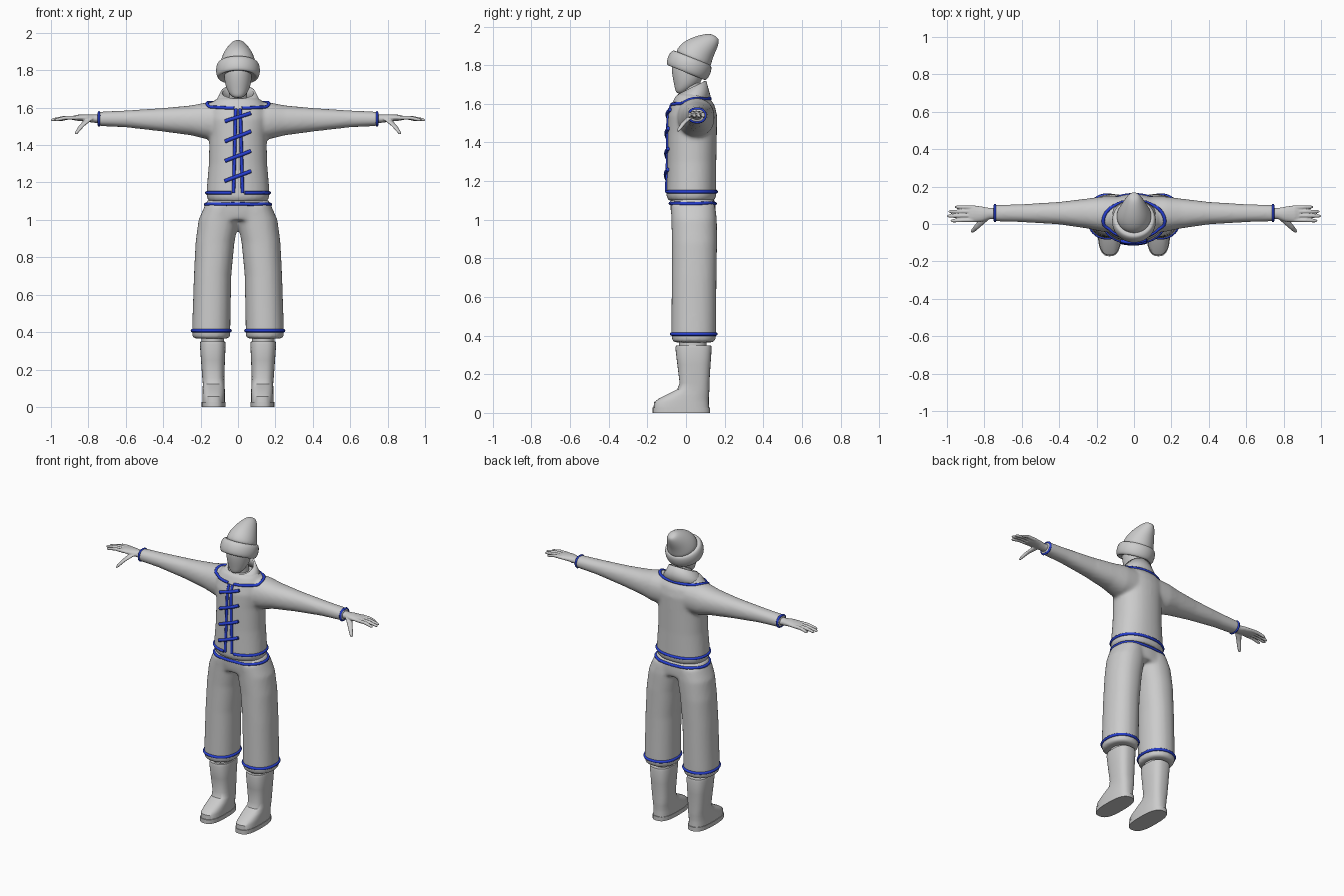
import bpy, bmesh, math
from mathutils import Vector
from mathutils.bvhtree import BVHTree

if "Cube" in bpy.data.objects:
    bpy.data.objects.remove(bpy.data.objects["Cube"])

blue = bpy.data.materials.new("blue_trim")
blue.diffuse_color = (0.02, 0.05, 0.65, 1)
blue.use_nodes = True
blue.node_tree.nodes["Principled BSDF"].inputs["Base Color"].default_value = blue.diffuse_color
FRAMES = {'z': (Vector((1, 0, 0)), Vector((0, 1, 0))),
          'x': (Vector((0, 1, 0)), Vector((0, 0, 1)))}


def ring_points(ring, axis='z', n=32, p=2.0):
    """Superellipse points; ring = x, y, z, radius_a, radius_b, tilt (degrees about x)."""
    x, y, z, ra, rb = ring[:5]
    t = math.radians(ring[5]) if len(ring) > 5 else 0
    a, b = FRAMES[axis]
    if t:
        b = Vector((0, math.cos(t), math.sin(t)))
    out = []
    for i in range(n):
        c, s = math.cos(2 * math.pi * i / n), math.sin(2 * math.pi * i / n)
        ca = math.copysign(abs(c) ** (2 / p), c) * ra
        sb = math.copysign(abs(s) ** (2 / p), s) * rb
        out.append(Vector((x, y, z)) + a * ca + b * sb)
    return out


def loft(name, tubes, n=32, p=2.0, caps=True, subsurf=0, voxel=0, smooth=0,
         thick=0, mirror=False, angle=40):
    """Object made from one or more lofted tubes, each (axis, rings)."""
    bm = bmesh.new()
    for axis, rings in tubes:
        rows = [[bm.verts.new(v) for v in ring_points(r, axis, n, p)] for r in rings]
        for lo, hi in zip(rows, rows[1:]):
            for i in range(n):
                j = (i + 1) % n
                bm.faces.new((lo[i], lo[j], hi[j], hi[i]))
        if caps:
            bm.faces.new(rows[0][::-1])
            bm.faces.new(rows[-1])
    bmesh.ops.recalc_face_normals(bm, faces=bm.faces)
    me = bpy.data.meshes.new(name)
    bm.to_mesh(me)
    bm.free()
    ob = bpy.data.objects.new(name, me)
    bpy.context.collection.objects.link(ob)
    bpy.ops.object.select_all(action='DESELECT')
    ob.select_set(True)
    bpy.context.view_layer.objects.active = ob
    bpy.ops.object.shade_smooth_by_angle(angle=math.radians(180 if subsurf else angle))
    if thick:
        m = ob.modifiers.new("thickness", 'SOLIDIFY')
        m.thickness, m.offset = thick, 0
    if voxel:
        m = ob.modifiers.new("merge", 'REMESH')
        m.mode, m.voxel_size, m.use_smooth_shade = 'VOXEL', voxel, True
    if smooth:
        m = ob.modifiers.new("soften", 'SMOOTH')
        m.factor, m.iterations = 0.5, smooth
    if subsurf:
        ob.modifiers.new("round", 'SUBSURF').levels = subsurf
        ob.modifiers["round"].render_levels = subsurf
    if mirror:
        ob.modifiers.new("mirror", 'MIRROR')
    return ob


def flip(rings):
    return [(-r[0],) + tuple(r[1:]) for r in rings]


def surface(ob):
    bpy.context.view_layer.update()
    return BVHTree.FromObject(ob, bpy.context.evaluated_depsgraph_get())


def trim(name, points, tree, radius=0.009, closed=True, lift=0.0):
    """Blue cord snapped to a garment surface."""
    cu = bpy.data.curves.new(name, 'CURVE')
    cu.dimensions, cu.bevel_depth, cu.bevel_resolution = '3D', radius, 2
    cu.use_fill_caps = True
    sp = cu.splines.new('POLY')
    sp.points.add(len(points) - 1)
    for q, v in zip(sp.points, points):
        co, no = tree.find_nearest(Vector(v))[:2]
        q.co = (*(co + no * lift), 1)
    sp.use_cyclic_u = closed
    cu.materials.append(blue)
    ob = bpy.data.objects.new(name, cu)
    bpy.context.collection.objects.link(ob)


# boots, soles and shins
loft("boot", [('z', [(.13, -.024, .02, .061, .144), (.13, -.024, .055, .061, .142),
                     (.13, -.012, .073, .060, .130), (.13, .015, .10, .059, .105),
                     (.13, .038, .122, .058, .083), (.132, .044, .155, .059, .077),
                     (.134, .041, .25, .064, .086), (.135, .039, .335, .069, .094),
                     (.135, .039, .35, .066, .091)])], p=2.7, mirror=True)
loft("boot_sole", [('z', [(.13, -.024, 0, .064, .149), (.13, -.024, .027, .064, .149)])],
     p=2.7, mirror=True)
loft("shin", [('z', [(.135, .035, .33, .06, .07), (.135, .035, .42, .06, .07)])], mirror=True)

# trousers: hips and two legs merged
leg = [(.143, .04, .365, .098, .11), (.143, .04, .39, .102, .115), (.143, .04, .42, .102, .116),
       (.136, .042, .7, .100, .116), (.123, .044, .88, .104, .117),
       (.103, .042, 1.0, .108, .118), (.088, .036, 1.08, .088, .115)]
hips = [(0, .04, 1.0, .195, .112), (0, .037, 1.05, .184, .117), (0, .033, 1.11, .164, .117)]
trousers = loft("trousers", [('z', leg), ('z', flip(leg)), ('z', hips)], p=2.2,
                voxel=.011, smooth=8)
tree = surface(trousers)
trim("waist_trim", ring_points((0, .033, 1.086, .18, .13)), tree)
for side in (-1, 1):
    trim("leg_trim", ring_points((side * .143, .04, .408, .103, .117), n=40), tree)

# jacket: torso and both sleeves merged
torso = [(0, .028, 1.1, .158, .12), (0, .028, 1.125, .169, .13), (0, .028, 1.16, .168, .129),
         (0, .03, 1.3, .156, .127), (0, .032, 1.45, .153, .128), (0, .034, 1.54, .165, .127),
         (0, .036, 1.595, .16, .112), (0, .03, 1.64, .125, .085), (0, .03, 1.65, .11, .075)]
sleeve = [(.1, .05, 1.53, .098, .102), (.17, .053, 1.53, .094, .098), (.25, .056, 1.532, .08, .08),
          (.4, .058, 1.535, .06, .063), (.6, .058, 1.54, .048, .045), (.752, .058, 1.54, .044, .038)]
jacket = loft("jacket", [('z', torso), ('x', flip(sleeve)[::-1] + sleeve)], p=2.2,
              voxel=.01, smooth=8)
tree = surface(jacket)
neck = [Vector((v.x, v.y, 1.62 + .14 * (v.y - .015) if v.y < .015 else 1.625))
        for v in ring_points((0, .015, 0, .165, .108), n=48)]
neck = [v for v in neck[37:] + neck[:36]]
trim("neckline_trim", neck, tree, closed=False)
hem = ring_points((0, .028, 1.145, .17, .131), n=60)
hem = hem[47:] + hem[:44]
trim("hem_trim", hem, tree, closed=False)
for side in (-1, 1):
    trim("front_edge_trim", [(side * (.013 + .012 * k / 12), -.11, 1.605 - .46 * k / 12)
                             for k in range(13)], tree, closed=False)
    trim("cuff_trim", ring_points((side * .744, .058, 1.54, .046, .039), 'x', 24), tree, .007)

# diagonal toggle fastenings
for z in (1.555, 1.447, 1.342, 1.235):
    trim("toggle", [(.078 * k / 4, -.12, z + .027 * k / 4) for k in range(-4, 5)],
         tree, .010, False, .007)

# collar, rising at the back
loft("collar", [('z', [(0, .027, 1.605, .135, .1, 14), (0, .028, 1.64, .108, .09, 20),
                       (0, .03, 1.682, .086, .078, 28)])], caps=False, thick=.012)

# head and neck
loft("neck", [('z', [(0, .03, 1.6, .05, .05), (0, .025, 1.74, .048, .05)])])
loft("head", [('z', [(0, -.028, 1.652, .022, .018), (0, -.018, 1.668, .042, .038),
                     (0, .002, 1.695, .06, .063), (0, .01, 1.735, .072, .08),
                     (0, .012, 1.79, .077, .09), (0, .015, 1.84, .072, .084)])],
     n=20, subsurf=2)

# hat: tilted rolled brim and drooping crown
brim = []
for h, r in ((.012, .088), (-.002, .098), (0, .110), (.02, .117), (.045, .119), (.07, .115),
             (.084, .105), (.082, .092)):
    t = math.radians(-22)
    brim.append((0, .001 - math.sin(t) * h, 1.762 + math.cos(t) * h, r, r, -22))
loft("hat_brim", [('z', brim)], n=28, subsurf=1)
loft("hat_crown", [('z', [(0, .027, 1.81, .1, .102, -22), (0, .048, 1.857, .092, .096, -27),
                          (0, .07, 1.888, .078, .084, -28), (0, .1, 1.915, .06, .068, -29),
                          (0, .132, 1.938, .04, .045, -32), (0, .153, 1.951, .02, .022, -35)])],
     n=20, subsurf=2)

# hands: palm, four fingers and thumb merged
palm = [(.725, .057, 1.54, .03, .024), (.77, .056, 1.541, .03, .022), (.81, .053, 1.545, .04, .02),
        (.86, .055, 1.546, .046, .016), (.885, .056, 1.545, .042, .011)]
parts = [('x', palm)]
for y0, y1, tip in ((.021, .017, .98), (.044, .043, 1.0), (.066, .067, .992), (.088, .091, .958)):
    span = tip - .86
    parts.append(('x', [(.86, y0, 1.546, .011, .011), (.86 + span * .5, (y0 + y1) / 2, 1.546, .0098, .0105),
                        (tip - .012, y1, 1.536, .0088, .009), (tip, y1, 1.534, .005, .005)]))
parts.append(('z', [(.785, .04, 1.545, .022, .018), (.812, .015, 1.525, .02, .016),
                    (.838, -.012, 1.5, .015, .014), (.858, -.032, 1.473, .0115, .012),
                    (.868, -.042, 1.457, .006, .006)]))
loft("hand", parts, n=16, voxel=.004, smooth=3, mirror=True)
